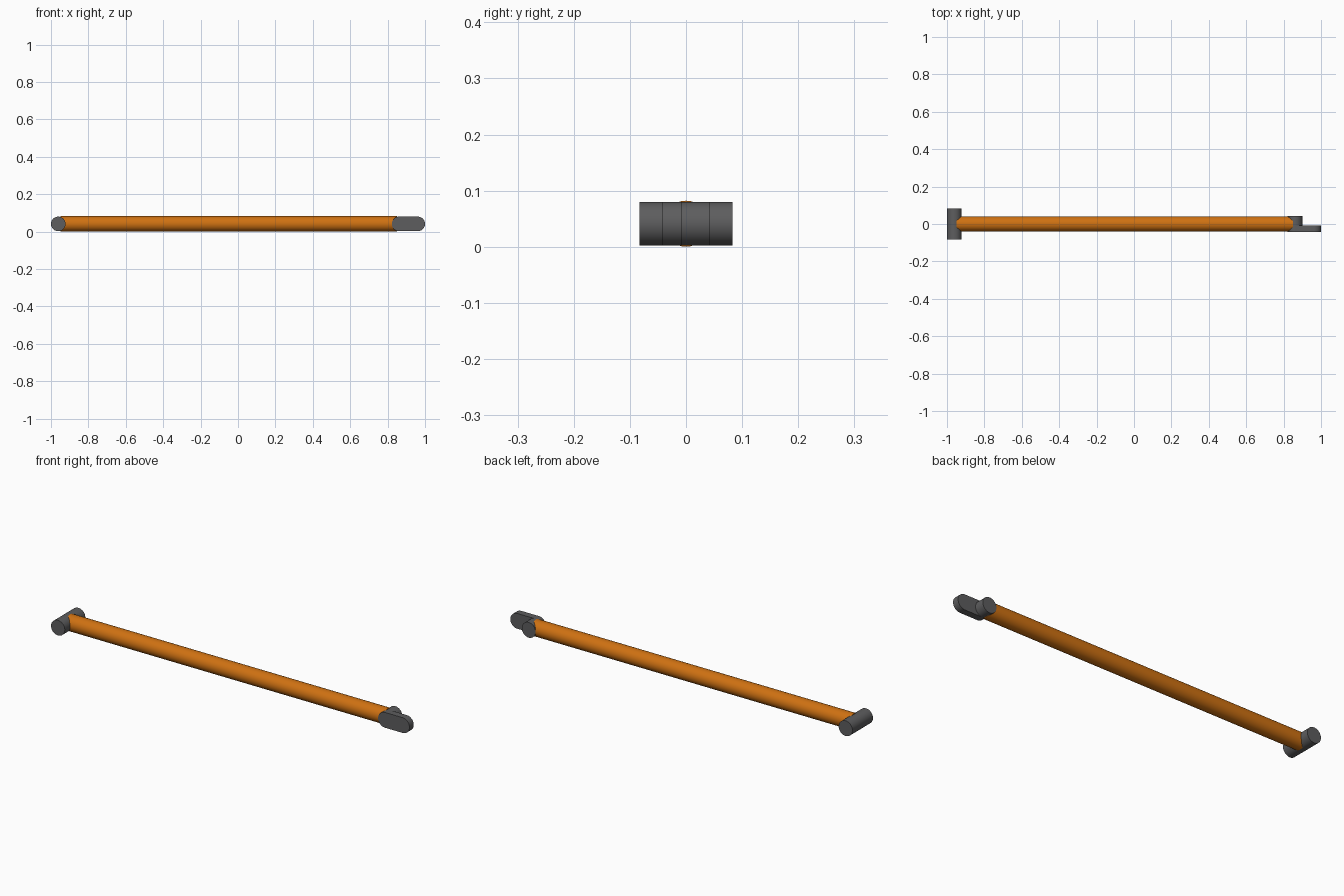
import bpy, bmesh
from math import pi, sin, cos, radians

if "Cube" in bpy.data.objects:
    bpy.data.objects.remove(bpy.data.objects["Cube"])

R_ROD, R_PIN, Z = 0.041, 0.039, 0.041


def material(name, color):
    m = bpy.data.materials.new(name)
    m.diffuse_color = (*color, 1)
    m.use_nodes = True
    m.node_tree.nodes["Principled BSDF"].inputs["Base Color"].default_value = m.diffuse_color
    return m


orange = material("orange_paint", (0.62, 0.165, 0.006))
dark = material("dark_steel", (0.11, 0.11, 0.113))


def arc(cx, r, start, end, n):
    """Points of an arc in the x-z plane."""
    return [(cx + r * cos(start + (end - start) * i / n),
             Z + r * sin(start + (end - start) * i / n)) for i in range(n + 1)]


def finish(ob, mat):
    ob.data.materials.append(mat)
    bpy.ops.object.select_all(action='DESELECT')
    ob.select_set(True)
    bpy.context.view_layer.objects.active = ob
    bpy.ops.object.shade_smooth_by_angle(angle=radians(35))


def extrude_y(name, profile, y0, y1, mat):
    """Solid from an x-z outline extruded between y0 and y1."""
    bm = bmesh.new()
    face = bm.faces.new([bm.verts.new((x, y0, z)) for x, z in profile])
    ext = bmesh.ops.extrude_face_region(bm, geom=[face], use_keep_orig=True)["geom"]
    moved = [v for v in ext if isinstance(v, bmesh.types.BMVert)]
    bmesh.ops.translate(bm, verts=moved, vec=(0, y1 - y0, 0))
    bmesh.ops.recalc_face_normals(bm, faces=bm.faces)
    mesh = bpy.data.meshes.new(name)
    bm.to_mesh(mesh)
    bm.free()
    ob = bpy.data.objects.new(name, mesh)
    bpy.context.collection.objects.link(ob)
    finish(ob, mat)


# Long orange rod along x
x0, x1 = -0.95, 0.85
bpy.ops.mesh.primitive_cylinder_add(vertices=32, radius=R_ROD, depth=x1 - x0,
                                    location=((x0 + x1) / 2, 0, Z),
                                    rotation=(0, pi / 2, 0))
rod = bpy.context.object
rod.name = "rod"
finish(rod, orange)

# Cross pin at the left end
extrude_y("cross_pin", arc(-0.961, R_PIN, 0, 2 * pi, 32)[:-1], -0.083, 0.083, dark)

# Right end: short hub plus a thin round-ended tab on the front side
extrude_y("end_hub", arc(0.861, R_PIN, 0, 2 * pi, 32)[:-1], -0.008, 0.042, dark)
stadium = arc(0.861, R_PIN, pi / 2, 3 * pi / 2, 16) + arc(0.961, R_PIN, -pi / 2, pi / 2, 16)
extrude_y("end_tab", stadium, -0.042, -0.008, dark)
